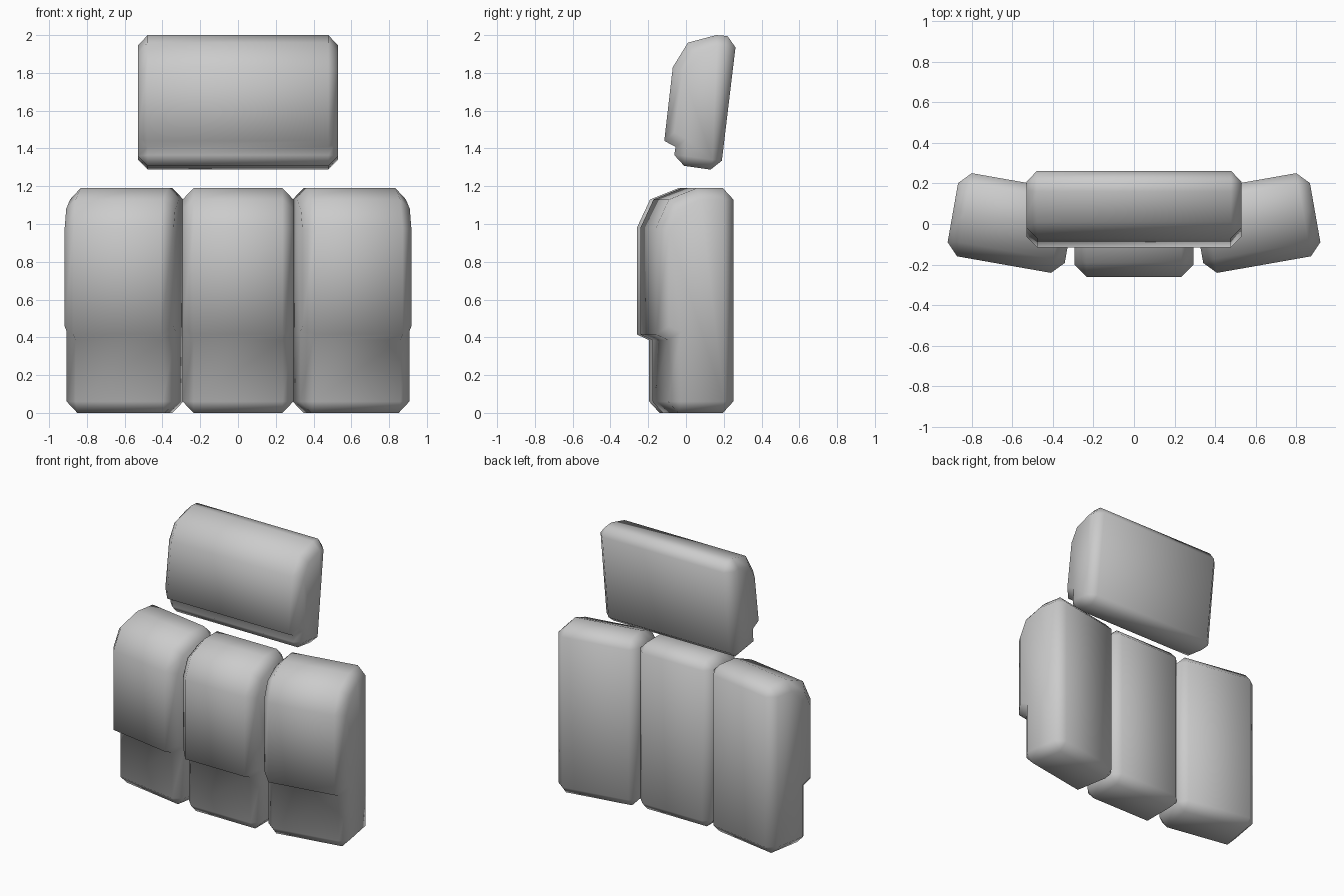
import bpy, bmesh, math

cube = bpy.data.objects.get("Cube")
if cube:
    bpy.data.objects.remove(cube, do_unlink=True)

grey = bpy.data.materials.new("plain grey")
grey.use_nodes = True
grey.diffuse_color = (0.6, 0.6, 0.6, 1)
grey.node_tree.nodes["Principled BSDF"].inputs["Base Color"].default_value = (0.6, 0.6, 0.6, 1)


def pouch(name, rim, side, half_width, chamfer, location=(0, 0, 0), turn=0):
    """Loft a (y, z) side outline across x, narrowing to a smaller outline at both ends."""
    bm = bmesh.new()
    inner = half_width - chamfer
    stations = [(-half_width, side), (-inner, rim), (inner, rim), (half_width, side)]
    rings = [[bm.verts.new((x, y, z)) for y, z in outline] for x, outline in stations]
    n = len(rim)
    for a, b in zip(rings, rings[1:]):
        for i in range(n):
            j = (i + 1) % n
            bm.faces.new((a[i], a[j], b[j], b[i]))
    bm.faces.new(rings[0])
    bm.faces.new(rings[-1])
    bmesh.ops.remove_doubles(bm, verts=bm.verts, dist=0.0005)
    bmesh.ops.recalc_face_normals(bm, faces=bm.faces)
    mesh = bpy.data.meshes.new(name)
    bm.to_mesh(mesh)
    bm.free()
    mesh.materials.append(grey)
    obj = bpy.data.objects.new(name, mesh)
    bpy.context.collection.objects.link(obj)
    obj.location = location
    obj.rotation_euler.z = turn
    bpy.ops.object.select_all(action='DESELECT')
    obj.select_set(True)
    bpy.context.view_layer.objects.active = obj
    bpy.ops.object.shade_smooth_by_angle(angle=math.radians(55))
    return obj


# Tall pouch outline: flap tip, curved lid, back, base, flap recess
tall_rim = [(-0.26, 0.415), (-0.26, 0.98), (-0.19, 1.13), (-0.04, 1.19), (0.10, 1.19),
            (0.156, 1.13), (0.156, 0.06), (0.10, 0), (-0.14, 0), (-0.195, 0.06), (-0.195, 0.385)]
tall_side = [(-0.20, 0.46), (-0.20, 0.97), (-0.15, 1.08), (-0.03, 1.13), (0.096, 1.13),
             (0.096, 1.13), (0.096, 0.06), (0.096, 0.06), (-0.135, 0.06), (-0.135, 0.06), (-0.135, 0.43)]

pouch("centre_pouch", tall_rim, tall_side, 0.293, 0.058)
for name, s in (("left_pouch", 1), ("right_pouch", -1)):
    pouch(name, tall_rim, tall_side, 0.293, 0.058, (s * 0.595, 0.056, 0), s * math.radians(10))

# Wide upper pouch, leaning backwards
wide_rim = [(-0.115, 1.44), (-0.07, 1.83), (0.01, 1.96), (0.16, 2.0), (0.22, 1.995),
            (0.262, 1.935), (0.19, 1.335), (0.13, 1.288), (-0.01, 1.308), (-0.062, 1.365), (-0.055, 1.408)]
wide_side = [(-0.062, 1.485), (-0.018, 1.81), (0.04, 1.905), (0.165, 1.945), (0.207, 1.935),
             (0.207, 1.935), (0.14, 1.34), (0.14, 1.34), (-0.003, 1.36), (-0.003, 1.36), (0.004, 1.45)]
pouch("upper_pouch", wide_rim, wide_side, 0.53, 0.052)
